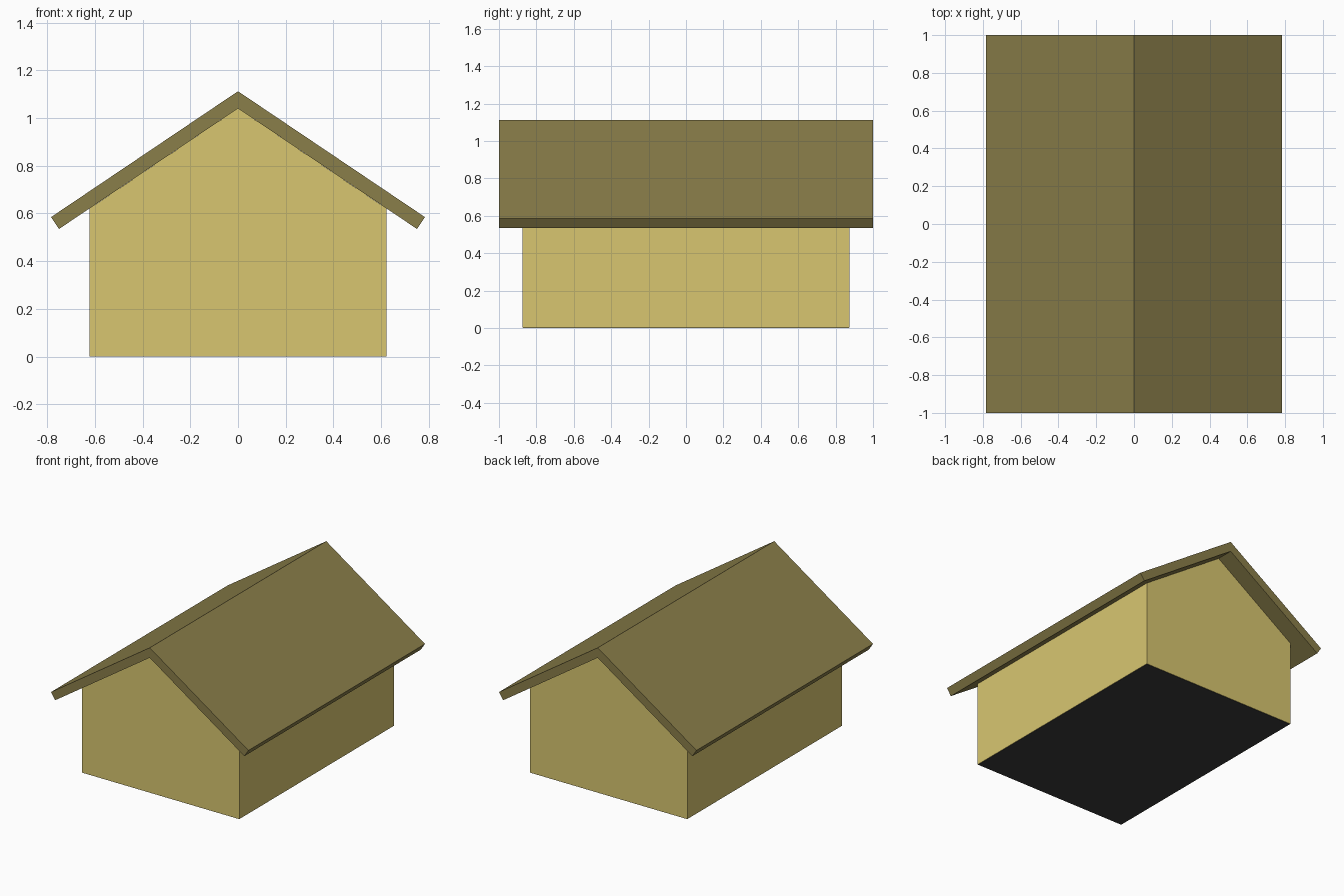
import bpy

if "Cube" in bpy.data.objects:
    bpy.data.objects.remove(bpy.data.objects["Cube"])


def material(name, rgb):
    m = bpy.data.materials.new(name)
    m.diffuse_color = (*rgb, 1)
    m.use_nodes = True
    m.node_tree.nodes["Principled BSDF"].inputs["Base Color"].default_value = m.diffuse_color
    return m


def prism(name, half, depth, mat):
    """Mirror a right-half outline about x = 0 and extrude it along y."""
    mirrored = [(-x, z) for x, z in reversed(half) if x > 0]
    return extrude(name, half, mirrored, depth, mat)


def extrude(name, first, second, depth, mat):
    outline = first + second
    n = len(outline)
    verts = [(x, y, z) for y in (-depth, depth) for x, z in outline]
    faces = [(i, (i + 1) % n, n + (i + 1) % n, n + i) for i in range(n)]
    faces += [tuple(reversed(range(n))), tuple(range(n, 2 * n))]
    mesh = bpy.data.meshes.new(name)
    mesh.from_pydata(verts, [], faces)
    mesh.materials.append(mat)
    obj = bpy.data.objects.new(name, mesh)
    bpy.context.collection.objects.link(obj)
    # consistent outward normals
    import bmesh
    bm = bmesh.new()
    bm.from_mesh(mesh)
    bmesh.ops.recalc_face_normals(bm, faces=bm.faces)
    bm.to_mesh(mesh)
    bm.free()
    return obj


wall_mat = material("wall_yellow", (0.69, 0.565, 0.163))
roof_mat = material("roof_olive", (0.254, 0.209, 0.068))
floor_mat = material("floor_dark", (0.045, 0.045, 0.045))

# Gabled house body
prism("walls", [(0.623, 0.002), (0.623, 0.62), (0, 1.04)][::1], 0.875, wall_mat)

# Dark floor plate just under the body
prism("floor", [(0.62, 0.0), (0.62, 0.03)], 0.872, floor_mat)

# Overhanging chevron roof: underside ridge, eaves, outer ridge
right = [(0, 1.04), (0.75, 0.535), (0.783, 0.585), (0, 1.112)]
left = [(-0.783, 0.585), (-0.75, 0.535)]
extrude("roof", right, left, 1.0, roof_mat)
